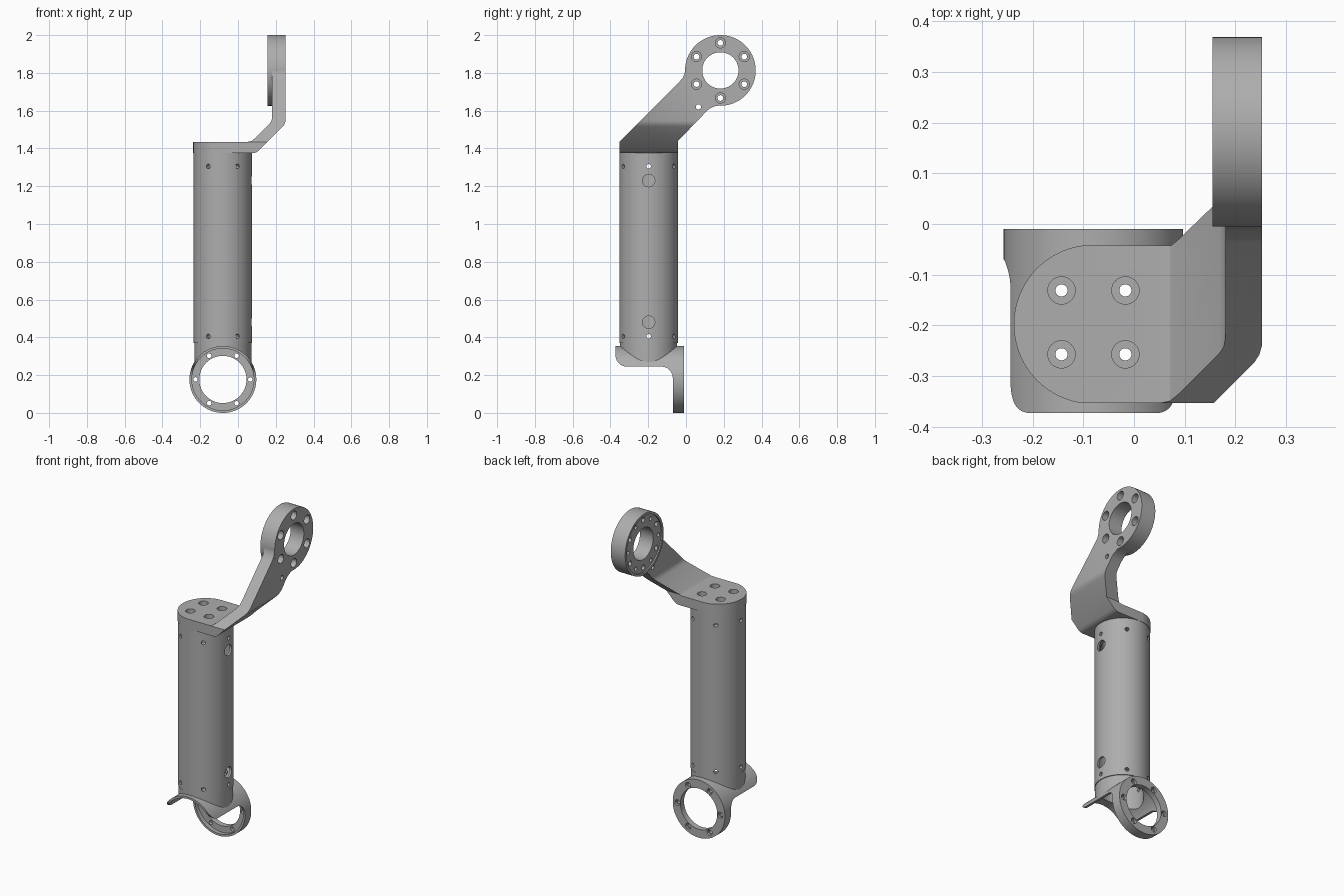
import bpy, bmesh, math
from mathutils import Vector

if "Cube" in bpy.data.objects:
    bpy.data.objects.remove(bpy.data.objects["Cube"], do_unlink=True)

metal = bpy.data.materials.new("satin grey metal")
metal.use_nodes = True
GREY = (0.42, 0.42, 0.42, 1)
metal.diffuse_color = GREY
metal.node_tree.nodes["Principled BSDF"].inputs["Base Color"].default_value = GREY

X, Y, Z = 0, 1, 2
CX, CY = -0.08, -0.198             # tube axis
RING_Z = 0.177                     # lower ring axis height
HEAD_Y, HEAD_Z = 0.182, 1.813      # upper ring axis


def prism(name, points, axis, lo, hi):
    """Extrude a 2D outline (remaining axes in xyz order) along an axis."""
    bm = bmesh.new()
    verts = []
    for p in points:
        co = list(p)
        co.insert(axis, lo)
        verts.append(bm.verts.new(co))
    face = bm.faces.new(verts)
    new = bmesh.ops.extrude_face_region(bm, geom=[face])["geom"]
    shift = Vector((0, 0, 0))
    shift[axis] = hi - lo
    bmesh.ops.translate(bm, vec=shift, verts=[g for g in new if isinstance(g, bmesh.types.BMVert)])
    bmesh.ops.recalc_face_normals(bm, faces=bm.faces)
    mesh = bpy.data.meshes.new(name)
    bm.to_mesh(mesh)
    bm.free()
    mesh.materials.append(metal)
    ob = bpy.data.objects.new(name, mesh)
    bpy.context.collection.objects.link(ob)
    return ob


def arc(cx, cy, r, a0, a1, n):
    return [(cx + r * math.cos(math.radians(a0 + (a1 - a0) * i / n)),
             cy + r * math.sin(math.radians(a0 + (a1 - a0) * i / n))) for i in range(n + 1)]


def rod(center, r, axis, lo, hi, n=96):
    return prism("rod", arc(*center, r, 0, 360, n)[:-1], axis, lo, hi)


def combine(ob, other, op):
    """Apply a boolean and discard the helper."""
    mod = ob.modifiers.new("bool", 'BOOLEAN')
    mod.operation, mod.solver, mod.object = op, 'EXACT', other
    bpy.context.view_layer.objects.active = ob
    bpy.ops.object.modifier_apply(modifier=mod.name)
    bpy.data.objects.remove(other, do_unlink=True)


def cut(ob, other):
    combine(ob, other, 'DIFFERENCE')


def add(ob, other):
    combine(ob, other, 'UNION')


def keep(ob, other):
    combine(ob, other, 'INTERSECT')


def radial_holes(ob, z):
    """Three pins straight through the tube axis make six holes."""
    for a in (0, 60, 120):
        pin = rod((0, 0), 0.012, X, -0.3, 0.3, 20)
        pin.rotation_euler.z = math.radians(a)
        pin.location = (CX, CY, z)
        bpy.context.view_layer.update()
        cut(ob, pin)


def finish(ob):
    bpy.ops.object.select_all(action='DESELECT')
    ob.select_set(True)
    bpy.context.view_layer.objects.active = ob
    bpy.ops.object.shade_smooth_by_angle(angle=math.radians(25))


# Main tube with screw holes and two cable holes on its left side
tube = rod((CX, CY), 0.155, Z, 0.37, 1.375)
tube.name = "main_tube"
cut(tube, rod((CX, CY), 0.143, Z, 0.3, 1.5))
for z in (0.405, 1.305):
    radial_holes(tube, z)
for z in (0.48, 1.23):
    cut(tube, rod((CY, z), 0.033, X, 0, 0.2, 32))
finish(tube)

# Lower bracket: saddle shell, collar and plug
saddle = rod((CX, RING_Z), 0.177, Y, -0.373, -0.01)
saddle.name = "lower_ring_bracket"
add(saddle, rod((CX, CY), 0.151, Z, 0.2, 0.3695))
add(saddle, rod((CX, CY), 0.142, Z, 0.21, 0.44))
cut(saddle, rod((CX, RING_Z), 0.164, Y, -0.5, -0.045))
side = [(-0.4, 0.5), (-0.373, 0.5)] + arc(-0.313, 0.305, 0.06, 180, 270, 12) \
    + arc(-0.13, 0.185, 0.06, 90, 0, 12) + [(-0.07, -0.1), (0.02, -0.1), (0.02, 0.5)]
keep(saddle, prism("side_outline", side[1:], X, -0.5, 0.5))
cut(saddle, rod((CX, CY), 0.12, Z, 0.2, 0.5))
cut(saddle, rod((CX, RING_Z), 0.125, Y, -0.06, 0.1))
for x, z in arc(CX, RING_Z, 0.145, 0, 300, 5):
    cut(saddle, rod((x, z), 0.012, Y, -0.1, 0.1, 20))
    cut(saddle, rod((x, z), 0.018, Y, -0.025, 0.1, 20))
radial_holes(saddle, 0.405)
finish(saddle)

# Upper arm: cranked front outline trimmed by its side and top outlines
front = [(-0.3, 1.375), (0.08, 1.375), (0.097, 1.379), (0.111, 1.389),
         (0.238, 1.516), (0.247, 1.53), (0.252, 1.547), (0.252, 1.98), (0.18, 1.98),
         (0.18, 1.56), (0.177, 1.546), (0.168, 1.532), (0.086, 1.451), (0.071, 1.439),
         (0.052, 1.435), (-0.3, 1.435)]
arm = prism("upper_arm", front, Y, -0.6, 0.6)
slant = [(-0.353, 1.3), (-0.353, 1.435), (-0.035, 1.753), (-0.016, 1.775), (-0.007, 1.798),
         (-0.004, 1.82), (0.1, HEAD_Z), (0.2, 1.64), (0.175, 1.627), (0.15, 1.623),
         (0.125, 1.611), (0.105, 1.595), (0.085, 1.571), (-0.042, 1.441), (-0.042, 1.3)]
keep(arm, prism("side_outline", slant, X, -0.5, 0.5))
top = arc(CX, CY, 0.157, 90, 270, 48)
top = [(0.5, 0.6), (0.06, 0.6), (0.06, CY + 0.157)] + top + [(0.5, CY - 0.157)]
keep(arm, prism("top_outline", top, Z, 1.2, 2.2))

# Hollow plug under the cap, screwed to the tube
plug = rod((CX, CY), 0.142, Z, 1.27, 1.39)
cut(plug, rod((CX, CY), 0.12, Z, 1.2, 1.3751))
add(arm, plug)
radial_holes(arm, 1.305)

# Upper ring with a shallow recess on its right face
add(arm, rod((HEAD_Y, HEAD_Z), 0.187, X, 0.155, 0.2525))
cut(arm, rod((HEAD_Y, HEAD_Z), 0.172, X, 0.1, 0.163))
cut(arm, rod((HEAD_Y, HEAD_Z), 0.096, X, 0, 0.4))
for y, z in arc(HEAD_Y, HEAD_Z, 0.146, 30, 330, 5):
    cut(arm, rod((y, z), 0.015, X, 0, 0.4, 24))
    cut(arm, rod((y, z), 0.027, X, 0.215, 0.4, 32))
for y, z in arc(HEAD_Y, HEAD_Z, 0.146, 0, 300, 5):
    cut(arm, rod((y, z), 0.012, X, 0.1, 0.19, 20))
cut(arm, rod((0.066, 1.62), 0.014, X, 0.1, 0.4, 24))

# Counterbored cap screws
for sx in (-1, 1):
    for sy in (-1, 1):
        spot = (CX + sx * 0.063, CY + 0.004 + sy * 0.063)
        cut(arm, rod(spot, 0.012, Z, 1.3, 1.5, 24))
        cut(arm, rod(spot, 0.027, Z, 1.405, 1.5, 32))
finish(arm)
